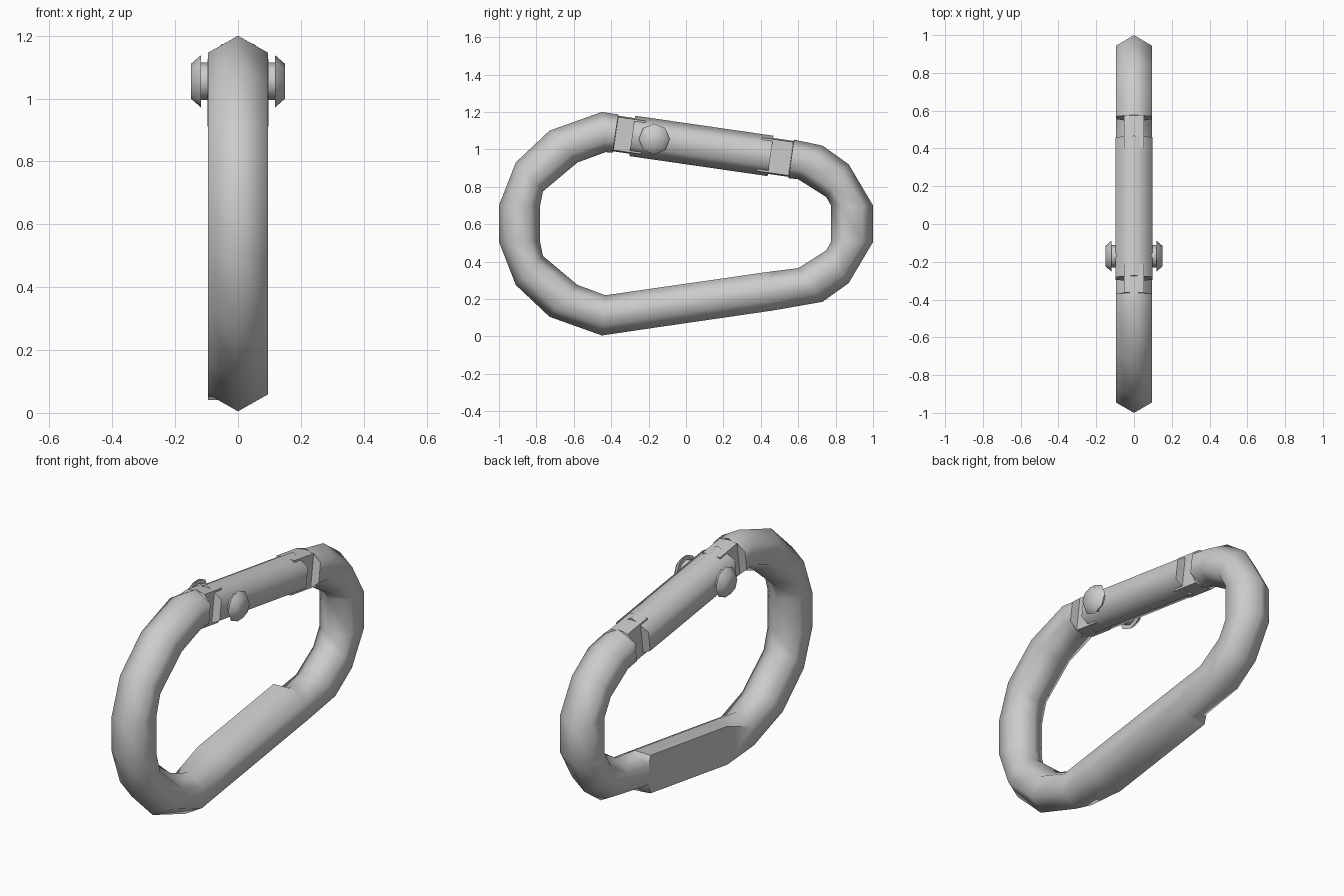
import bpy, bmesh, math
from mathutils import Vector

if "Cube" in bpy.data.objects:
    bpy.data.objects.remove(bpy.data.objects["Cube"])


def finish(name, bm, angle):
    bmesh.ops.recalc_face_normals(bm, faces=bm.faces[:])
    me = bpy.data.meshes.new(name)
    bm.to_mesh(me)
    bm.free()
    ob = bpy.data.objects.new(name, me)
    bpy.context.collection.objects.link(ob)
    bpy.ops.object.select_all(action='DESELECT')
    ob.select_set(True)
    bpy.context.view_layer.objects.active = ob
    bpy.ops.object.shade_smooth_by_angle(angle=math.radians(angle))
    return ob


def loft(name, rings, angle=65):
    """Skin rings of points, capping both ends."""
    bm = bmesh.new()
    loops = [[bm.verts.new(p) for p in r] for r in rings]
    n = len(loops[0])
    for a, b in zip(loops, loops[1:]):
        for i in range(n):
            j = (i + 1) % n
            bm.faces.new((a[i], a[j], b[j], b[i]))
    bm.faces.new(loops[0])
    bm.faces.new(loops[-1][::-1])
    return finish(name, bm, angle)


def hexagon(iy, iz, oy, oz, w=0.095, right=0.5, left=0.5):
    """Six-sided section spanning an inner and an outer (y, z) point."""
    c = Vector((0, (iy + oy) / 2, (iz + oz) / 2))
    e = Vector((0, (oy - iy) / 2, (oz - iz) / 2))
    x = Vector((w, 0, 0))
    return [c + e, c + x + e * right, c + x - e * right,
            c - e, c - x - e * left, c - x + e * left]


# Gate axis
START, END = Vector((0, -0.288, 1.072)), Vector((0, 0.452, 0.965))
AXIS = (END - START).normalized()
NORMAL = Vector((0, -AXIS.z, AXIS.y))


def gate_ring(s, r, **kw):
    c = START + AXIS * s
    a, b = c - NORMAL * r, c + NORMAL * r
    return hexagon(a.y, a.z, b.y, b.z, **kw)


LEN = (END - START).length
TAB = dict(w=0.052, right=0.93, left=0.93)

# Frame body: narrow tab, large bend, long bar, small bend, narrow tab
bends_large = [(-0.43, 0.985, -0.45, 1.20), (-0.58, 0.93, -0.73, 1.10),
               (-0.765, 0.775, -0.91, 0.93), (-0.78, 0.70, -1, 0.70)]
bends_small = [(0.775, 0.70, 1, 0.70), (0.75, 0.745, 0.87, 0.92),
               (0.60, 0.84, 0.73, 1.02)]


def flip(s):
    return (s[0], 1.205 - s[1], s[2], 1.205 - s[3])


rings = [gate_ring(0.06, 0.096, **TAB), gate_ring(-0.088, 0.096, **TAB),
         gate_ring(-0.09, 0.103)]
rings += [hexagon(*s) for s in bends_large]
rings += [hexagon(*flip(s)) for s in reversed(bends_large)]
# flat plate on the left side of the long bar
rings += [hexagon(-0.21, 0.252, -0.22, 0.039, left=0.98),
          hexagon(0.44, 0.345, 0.44, 0.135, left=0.98),
          hexagon(0.455, 0.347, 0.455, 0.137)]
rings += [hexagon(*flip(s)) for s in reversed(bends_small)]
rings += [hexagon(*s) for s in bends_small]
rings += [gate_ring(LEN + 0.112, 0.104), gate_ring(LEN + 0.11, 0.097, **TAB),
          gate_ring(LEN - 0.06, 0.097, **TAB)]
loft("frame", rings)

# Hinged gate bar
loft("gate", [gate_ring(0, 0.109, w=0.097), gate_ring(LEN, 0.109, w=0.097)])

# Rivet through the gate with a flared head on each side
half = [(0.08, 0.06), (0.118, 0.06), (0.118, 0.083), (0.15, 0.055)]
profile = [(-x, r) for x, r in reversed(half)] + half
loft("rivet", [[Vector((x, -0.17 + r * math.cos(i * math.pi / 4),
                        1.055 + r * math.sin(i * math.pi / 4)))
                for i in range(8)] for x, r in profile], 55)
